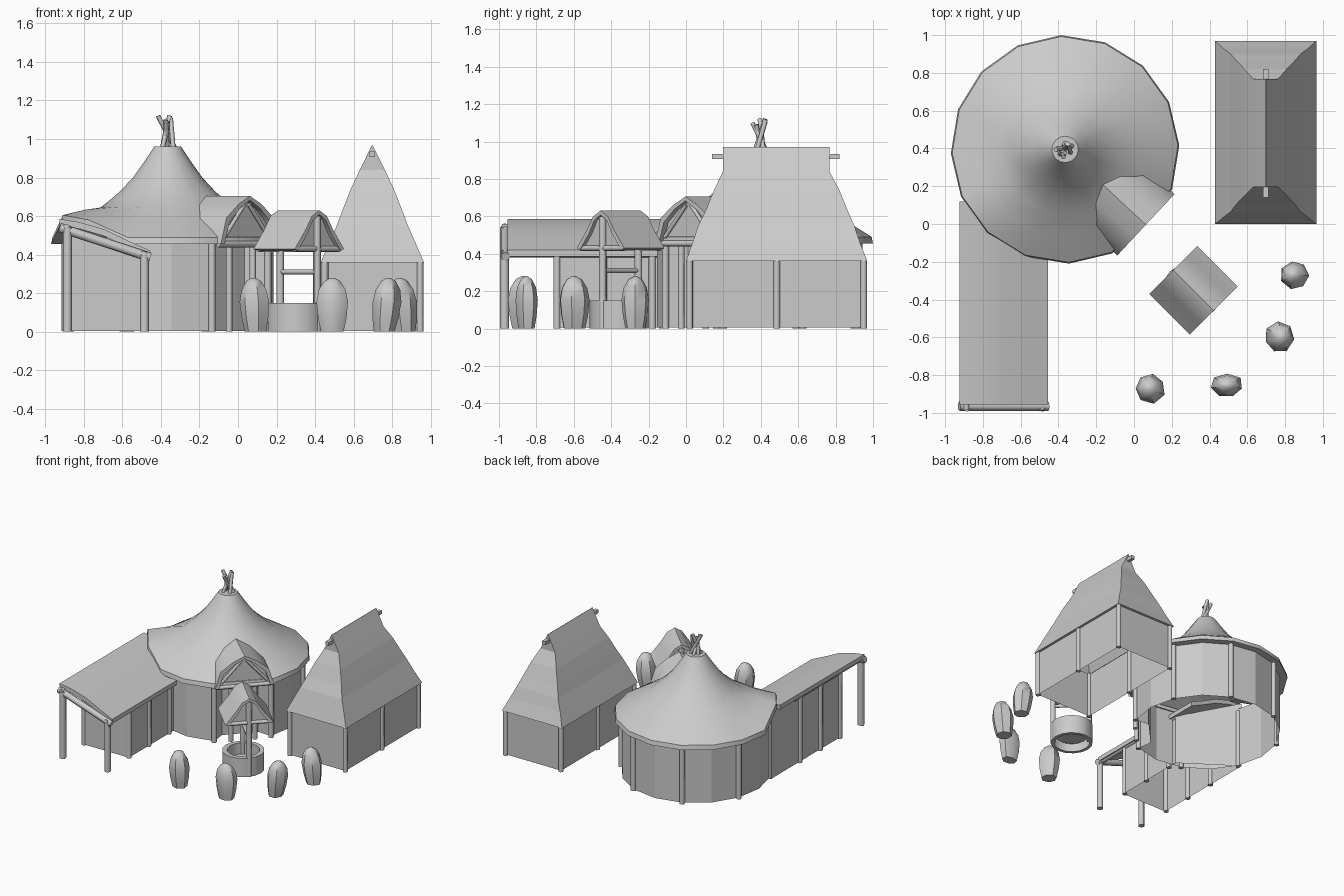
import bpy, math, random
from math import sin, cos, radians
from mathutils import Vector

if "Cube" in bpy.data.objects:
    bpy.data.objects.remove(bpy.data.objects["Cube"])

random.seed(4)

def mesh(name, verts, faces, smooth=None):
    me = bpy.data.meshes.new(name)
    me.from_pydata([tuple(v) for v in verts], [], faces)
    ob = bpy.data.objects.new(name, me)
    bpy.context.collection.objects.link(ob)
    if smooth:
        bpy.ops.object.select_all(action='DESELECT')
        ob.select_set(True)
        bpy.context.view_layer.objects.active = ob
        bpy.ops.object.shade_smooth_by_angle(angle=radians(smooth))
    return ob

def loft(name, rings, closed=True, caps=(False, False), smooth=None):
    """Skin a list of equal-length point rings."""
    n = len(rings[0])
    verts = [p for r in rings for p in r]
    faces = []
    for k in range(len(rings) - 1):
        for i in range(n if closed else n - 1):
            j = (i + 1) % n
            faces.append((k*n + i, k*n + j, (k+1)*n + j, (k+1)*n + i))
    if caps[0]:
        faces.append(tuple(reversed(range(n))))
    if caps[1]:
        faces.append(tuple(range((len(rings)-1)*n, len(rings)*n)))
    return mesh(name, verts, faces, smooth)

def rod(name, p, q, r=0.02, n=6):
    p, q = Vector(p), Vector(q)
    d = (q - p).normalized()
    a = d.orthogonal().normalized()
    b = d.cross(a)
    off = [(a*cos(2*math.pi*i/n) + b*sin(2*math.pi*i/n))*r for i in range(n)]
    return loft(name, [[p + o for o in off], [q + o for o in off]], caps=(True, True), smooth=65)

def walls(name, pts, tops):
    tops = tops if isinstance(tops, list) else [tops]*len(pts)
    return loft(name, [[(x, y, 0.005) for x, y in pts], [(x, y, t) for (x, y), t in zip(pts, tops)]])

# ---- Round hut ----
CX, CY, TURN = -0.365, 0.395, 2

def polar(r, deg):
    a = radians(deg + TURN)
    return CX + r*cos(a), CY + r*sin(a)

profile = [(0.54, 0.455), (0.605, 0.455), (0.598, 0.49), (0.47, 0.57), (0.34, 0.65),
           (0.25, 0.725), (0.18, 0.80), (0.12, 0.885), (0.07, 0.96)]
lift = {9: 0.115, 10: 0.09}          # eave raised where the long house joins
rings = []
for k, (r, z) in enumerate(profile):
    ring = []
    for i in range(16):
        rr = r * 0.924 if (i == 14 and k < 3) else r   # flat eave under the dormer
        dz = lift.get(i, 0) * (1 if k < 3 else 0.55 if k == 3 else 0)
        ring.append((*polar(rr, i*22.5), z + dz))
    rings.append(ring)
loft("hut_roof", rings, caps=(False, True), smooth=40)

pts = []
for i in range(16):
    if i == 14:                       # recessed entrance
        pts += [polar(0.44, -63), polar(0.44, -27)]
    else:
        pts.append(polar(0.55, i*22.5))
walls("hut_wall", pts, 0.49)
for i in range(8):
    x, y = polar(0.555, 22.5 + 45*i)
    rod("hut_post", (x, y, 0), (x, y, 0.47))

# Crossed smoke-hole poles
for dx, dy, tx, ty, z in [(0.045, 0.02, -0.05, 0.0, 1.12), (-0.03, -0.03, 0.01, 0.03, 1.12),
                          (0.0, 0.04, -0.01, -0.04, 1.1), (-0.03, 0.01, 0.0, -0.02, 1.09),
                          (0.03, -0.02, 0.015, 0.03, 1.11)]:
    rod("smoke_pole", (CX + dx, CY + dy, 0.94), (CX + tx, CY + ty, z), 0.013)

# Entrance dormer
def dormer(u, v, z):
    a = radians(-45 + TURN)
    return (CX + u*cos(a) - v*sin(a), CY + u*sin(a) + v*cos(a), z)

arch = [(-0.222, 0.455), (-0.18, 0.59), (-0.09, 0.66), (0, 0.705), (0.09, 0.66), (0.18, 0.59), (0.222, 0.455)]
inner = [(v*0.87, z - 0.022 if z > 0.5 else z) for v, z in arch]
loft("dormer_roof", [[dormer(0.26, v, z) for v, z in arch], [dormer(0.585, v, z) for v, z in arch],
                     [dormer(0.585, v, z) for v, z in inner], [dormer(0.545, v, z) for v, z in inner]],
     closed=False, smooth=35)
mesh("dormer_gable", [dormer(0.55, v, z) for v, z in inner], [tuple(range(7))])
rod("dormer_beam", dormer(0.555, -0.21, 0.455), dormer(0.555, 0.21, 0.455), 0.017)
for v in (-0.09, 0.09):
    rod("entrance_post", dormer(0.52, v, 0), dormer(0.52, v, 0.47), 0.018)
    rod("entrance_brace", dormer(0.56, v*0.2, 0.66), dormer(0.56, v*1.9, 0.49), 0.012)

# ---- Long house with lean-to roof ----
top = [(-0.925, 0.585), (-0.82, 0.568), (-0.69, 0.53), (-0.56, 0.467), (-0.455, 0.42)]
sect = top + [(x, z - 0.035) for x, z in reversed(top)]
loft("long_roof", [[(x, y, z) for x, z in sect] for y in (-0.955, 0.12)], caps=(True, True), smooth=35)
walls("long_wall", [(-0.89, -0.7), (-0.485, -0.7), (-0.485, -0.1), (-0.89, 0.18)], [0.54, 0.405, 0.405, 0.54])
for x, z in ((-0.89, 0.54), (-0.49, 0.40)):
    for y in (-0.69, -0.44, -0.18):
        rod("long_post", (x, y, 0), (x, y, z))
    rod("porch_post", (x + 0.005, -0.97, 0), (x + 0.005, -0.97, z), 0.025)
    rod("long_purlin", (x, -0.985, z), (x, -0.1, z), 0.02)
rod("porch_rafter", (-0.925, -0.965, 0.54), (-0.455, -0.965, 0.385), 0.025)

# ---- Tall barn ----
BX, BY = 0.697, 0.485
def rect(hx, y0, y1, z):
    return [(BX - hx, y0, z), (BX + hx, y0, z), (BX + hx, y1, z), (BX - hx, y1, z)]

loft("barn_roof", [rect(0.245, 0.02, 0.95, 0.36), rect(0.268, 0.0, 0.97, 0.36), rect(0.225, 0.035, 0.93, 0.46),
                   rect(0.185, 0.065, 0.90, 0.55), rect(0.155, 0.105, 0.865, 0.63), rect(0.112, 0.15, 0.82, 0.74),
                   rect(0.065, 0.197, 0.767, 0.84), rect(0.001, 0.197, 0.767, 0.97)], caps=(False, True))
walls("barn_wall", [(0.45, 0.02), (0.945, 0.02), (0.945, 0.95), (0.45, 0.95)], 0.365)
for x, y in ((0.45, 0.02), (0.945, 0.02), (0.945, 0.95), (0.45, 0.95), (0.45, BY), (0.945, BY)):
    rod("barn_post", (x, y, 0), (x, y, 0.365), 0.019)
rod("barn_ridge_beam", (BX, 0.14, 0.92), (BX, 0.82, 0.92), 0.02, 4)

# ---- Well ----
WX, WY, S = 0.315, -0.35, math.sqrt(0.5)
def well(a, b, z):                    # a along ridge, b across it
    return (WX + (a + b)*S, WY + (b - a)*S, z)

def ring(r, z):
    return [(0.30 + r*cos(i*math.pi/8), -0.36 + r*sin(i*math.pi/8), z) for i in range(16)]
loft("well_ring", [ring(0.13, 0), ring(0.155, 0), ring(0.155, 0.15), ring(0.12, 0.15), ring(0.12, 0.06)],
     caps=(False, True), smooth=35)
half = [(0.18, 0.43), (0.10, 0.53), (0.055, 0.60), (0, 0.63)]
up = [(-b, z) for b, z in half] + [(b, z) for b, z in reversed(half[:3])]
sect = up + [(b*0.87, z - 0.022 if z > 0.5 else z - 0.01) for b, z in reversed(up)]
loft("well_roof", [[well(a, b, z) for b, z in sect] for a in (-0.152, 0.152)], caps=(True, True), smooth=35)
for a in (-0.135, 0.135):
    rod("well_post", well(a, 0, 0.0), well(a, 0, 0.6), 0.021)
    rod("well_beam", well(a, -0.165, 0.43), well(a, 0.165, 0.43), 0.015)
    mesh("well_gable", [well(a*0.95, b*0.9, z - 0.015) for b, z in up], [tuple(range(7))])
rod("well_winch", well(-0.14, 0, 0.31), well(0.14, 0, 0.31), 0.014)

# ---- Standing stones ----
for cx, cy, wx, wy, h, lean in [(0.09, -0.87, 0.082, 0.08, 0.28, -0.01), (0.49, -0.855, 0.088, 0.066, 0.28, 0.0),
                                (0.755, -0.60, 0.078, 0.082, 0.28, 0.025), (0.865, -0.27, 0.078, 0.078, 0.28, -0.025)]:
    start = random.random()*2
    jit = [random.uniform(0.92, 1.06) for _ in range(7)]
    rs = []
    for s, t in ((0.72, 0), (0.9, 0.25), (1.0, 0.55), (0.85, 0.78), (0.5, 0.94), (0.12, 1)):
        rs.append([(cx + lean*t + wx*s*jit[i]*cos(start + i*2*math.pi/7),
                    cy + wy*s*jit[i]*sin(start + i*2*math.pi/7), h*t) for i in range(7)])
    loft("standing_stone", rs, caps=(True, True), smooth=45)
